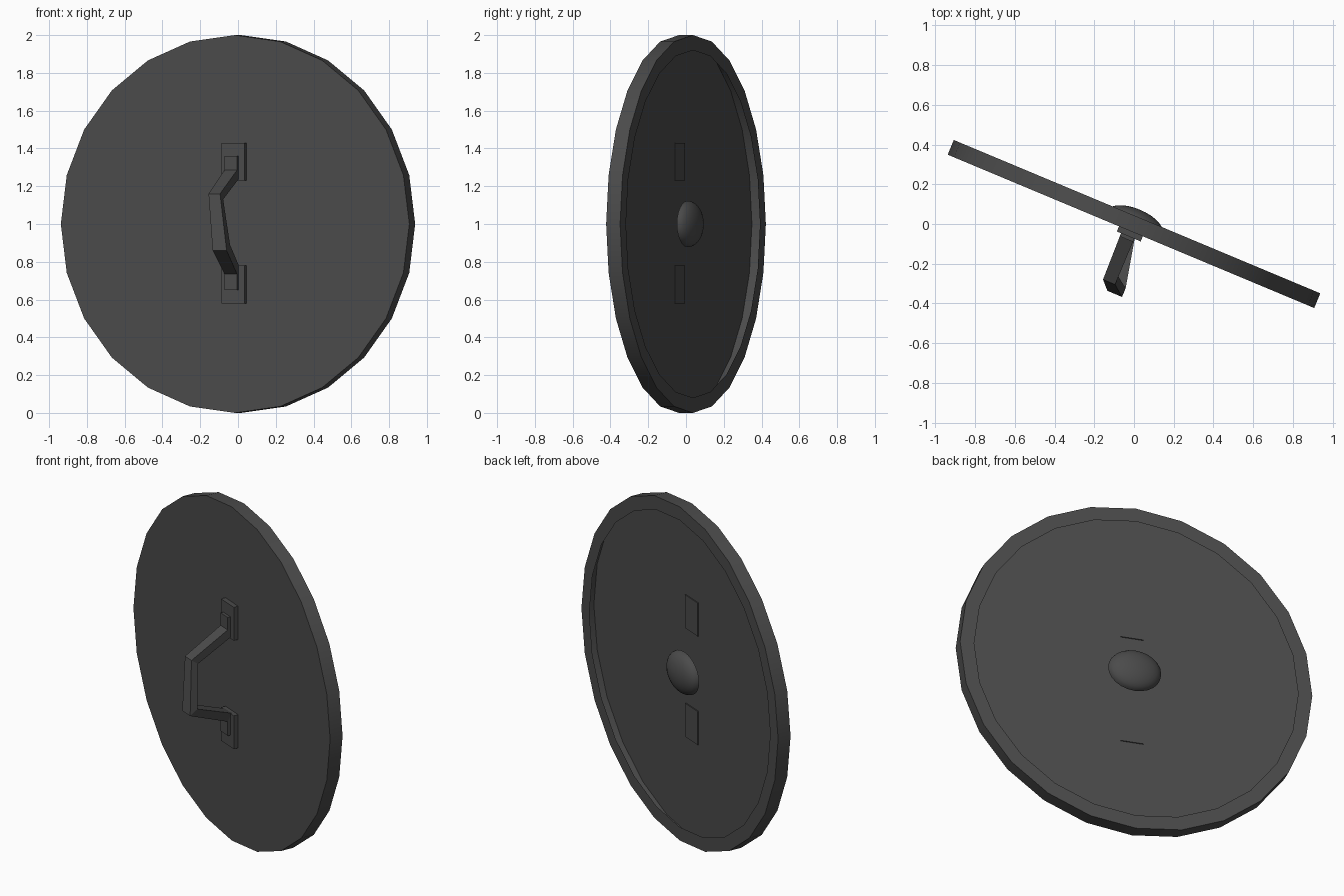
import bpy, bmesh, math
from mathutils import Matrix

if "Cube" in bpy.data.objects:
    bpy.data.objects.remove(bpy.data.objects["Cube"])

# Everything is built facing -y, then turned about the vertical axis
TURN = Matrix.Rotation(math.radians(-22.7), 4, 'Z')
SIDES = 24
MID = 1.0

grey = bpy.data.materials.new("dark_grey")
grey.diffuse_color = (0.07, 0.07, 0.07, 1)
grey.use_nodes = True
grey.node_tree.nodes["Principled BSDF"].inputs["Base Color"].default_value = grey.diffuse_color


def finish(name, bm, smooth=False):
    bmesh.ops.transform(bm, matrix=TURN, verts=bm.verts)
    mesh = bpy.data.meshes.new(name)
    bm.to_mesh(mesh)
    bm.free()
    mesh.materials.append(grey)
    obj = bpy.data.objects.new(name, mesh)
    bpy.context.collection.objects.link(obj)
    if smooth:
        bpy.ops.object.select_all(action='DESELECT')
        obj.select_set(True)
        bpy.context.view_layer.objects.active = obj
        bpy.ops.object.shade_smooth_by_angle(angle=math.radians(30))
    return obj


def ring(bm, rx, rz, y, n):
    return [bm.verts.new((rx * math.sin(2 * math.pi * i / n), y,
                          MID + rz * math.cos(2 * math.pi * i / n)))
            for i in range(n)]


def bridge(bm, a, b):
    n = len(a)
    for i in range(n):
        j = (i + 1) % n
        bm.faces.new((a[i], b[i], b[j], a[j]))


# Hollow shield: front plate, outer wall and a flat lip around the open back
bm = bmesh.new()
front = ring(bm, 1.0, 1.0, -0.04, SIDES)
back = ring(bm, 1.0, 1.0, 0.04, SIDES)
lip = ring(bm, 0.92, 0.92, 0.04, SIDES)
bm.faces.new(front)
bridge(bm, front, back)
bridge(bm, back, lip)
finish("shield_shell", bm, True)

# Domed boss inside the hollow side
bm = bmesh.new()
steps = 7
prev = None
for k in range(steps):
    t = math.pi / 2 * k / steps
    cur = ring(bm, 0.15 * math.cos(t), 0.123 * math.cos(t),
               0.01 + 0.068 * math.sin(t), 24)
    if prev:
        bridge(bm, prev, cur)
    prev = cur
tip = bm.verts.new((0, 0.078, MID))
for i in range(24):
    bm.faces.new((prev[i], tip, prev[(i + 1) % 24]))
finish("boss", bm, True)

# Mounting plates, showing slightly through the front plate
for name, z in (("upper_mount", 1.33), ("lower_mount", 0.68)):
    bm = bmesh.new()
    bmesh.ops.create_cube(bm, size=1, matrix=Matrix.Translation((0, -0.051, z))
                          @ Matrix.Diagonal((0.13, 0.034, 0.2, 1)))
    finish(name, bm)

# Bent grip: centre x, half width, outer (y, z), inner (y, z)
sections = [
    (-0.006, 0.036, (-0.085, 1.36), (-0.06, 1.36)),
    (-0.006, 0.036, (-0.085, 1.285), (-0.06, 1.24)),
    (-0.003, 0.033, (-0.318, 1.16), (-0.275, 1.13)),
    (0.046, 0.04, (-0.362, 0.86), (-0.315, 0.89)),
    (-0.006, 0.036, (-0.085, 0.735), (-0.06, 0.78)),
    (-0.006, 0.036, (-0.085, 0.65), (-0.06, 0.65)),
]
bm = bmesh.new()
loops = [[bm.verts.new((x - w, *o)), bm.verts.new((x + w, *o)),
          bm.verts.new((x + w, *i)), bm.verts.new((x - w, *i))]
         for x, w, o, i in sections]
for a, b in zip(loops, loops[1:]):
    bridge(bm, a, b)
bm.faces.new(loops[0])
bm.faces.new(loops[-1][::-1])
bmesh.ops.recalc_face_normals(bm, faces=bm.faces)
finish("grip", bm)
